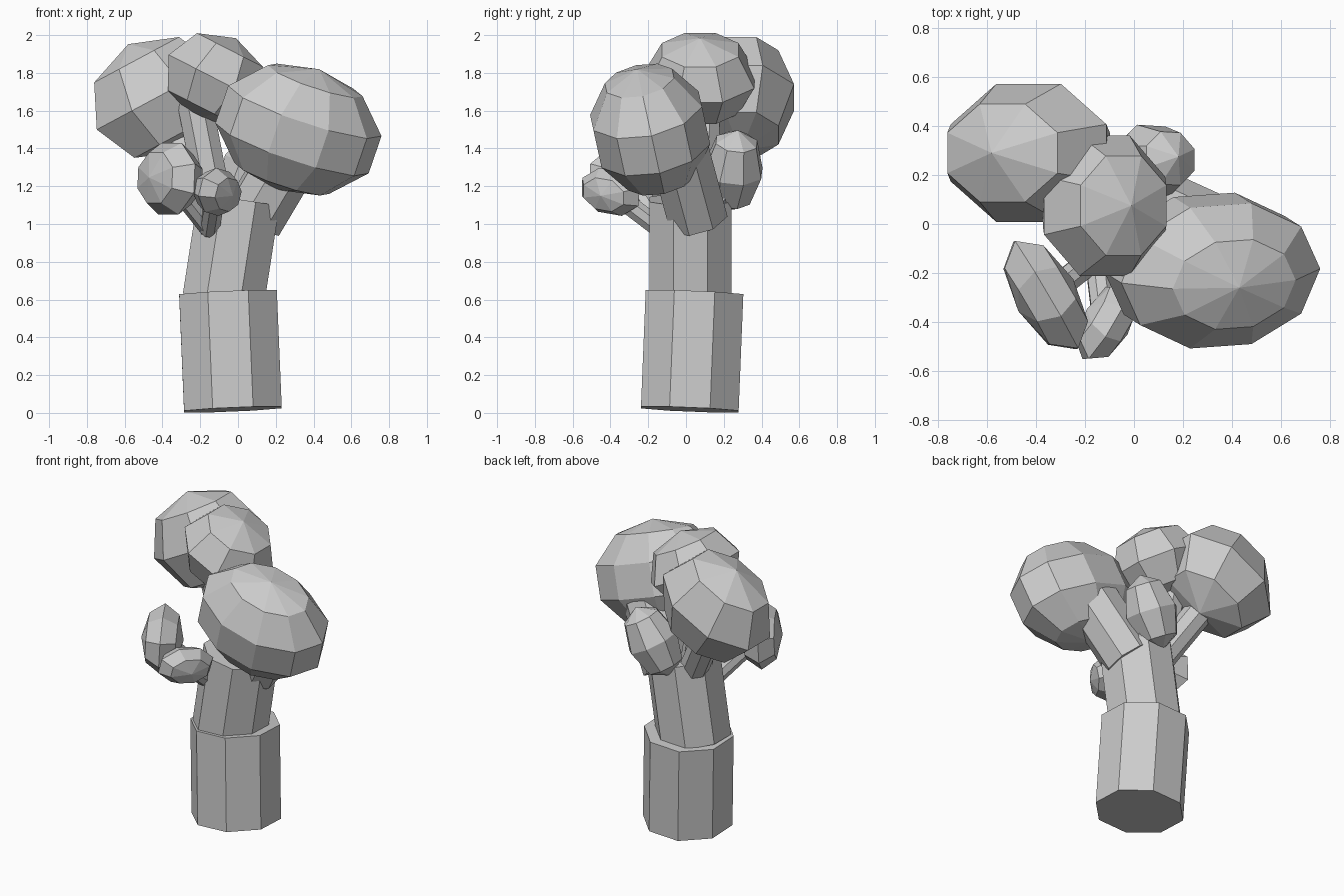
import bpy, bmesh
from math import pi
from mathutils import Vector, Matrix

if "Cube" in bpy.data.objects:
    bpy.data.objects.remove(bpy.data.objects["Cube"])


def frame(axis, hint, centre):
    # local z follows the axis, local x leans to the hint
    z = Vector(axis).normalized()
    h = Vector(hint)
    x = (h - z * h.dot(z)).normalized()
    y = z.cross(x)
    m = Matrix((x, y, z)).transposed().to_4x4()
    return Matrix.Translation(Vector(centre)) @ m


def finish(name, bm):
    mesh = bpy.data.meshes.new(name)
    bm.to_mesh(mesh)
    bm.free()
    bpy.context.collection.objects.link(bpy.data.objects.new(name, mesh))


def limb(name, a, b, r, sides=8):
    a, b = Vector(a), Vector(b)
    bm = bmesh.new()
    bmesh.ops.create_cone(bm, cap_ends=True, segments=sides, radius1=r,
                          radius2=r, depth=(b - a).length)
    m = frame(b - a, (1, 0, 0), (a + b) / 2)
    bm.transform(m @ Matrix.Rotation(pi / sides, 4, 'Z'))
    finish(name, bm)


def clump(name, centre, axis, hint, size, segs=8, rings=4):
    bm = bmesh.new()
    bmesh.ops.create_uvsphere(bm, u_segments=segs, v_segments=rings, radius=1)
    bm.transform(frame(axis, hint, centre) @ Matrix.Diagonal((*size, 1))
                 @ Matrix.Rotation(pi / segs, 4, 'Z'))
    finish(name, bm)


# trunk
limb("lower_trunk", (-0.027, 0.02, 0.018), (-0.053, 0.045, 0.635), 0.28)
limb("upper_trunk", (-0.077, 0.025, 0.6), (0.005, 0.025, 1.13), 0.235)

# branches
limb("right_branch", (0.08, 0.06, 1.03), (0.3, -0.04, 1.4), 0.17)
limb("centre_branch", (-0.11, 0.07, 1.03), (-0.23, 0.09, 1.65), 0.1)
limb("left_branch", (-0.1, 0.08, 1.05), (-0.42, 0.28, 1.6), 0.09)
limb("back_branch", (0.03, 0.1, 1.03), (0.08, 0.25, 1.25), 0.08)
limb("front_twig", (-0.15, -0.13, 0.97), (-0.12, -0.38, 1.16), 0.055)
limb("side_twig", (-0.15, -0.13, 0.98), (-0.34, -0.28, 1.22), 0.055)

# foliage
X = (1, 0, 0)
clump("right_foliage", (0.32, -0.19, 1.5), (0.11, -0.07, 0.32), X,
      (0.45, 0.325, 0.345), 10, 5)
clump("left_foliage", (-0.43, 0.29, 1.67), (-0.15, 0.0, 0.28), X,
      (0.39, 0.305, 0.32))
clump("centre_foliage", (-0.12, 0.075, 1.77), (0.12, 0.0, 0.235), X,
      (0.3, 0.31, 0.24))
clump("back_foliage", (0.07, 0.25, 1.285), (0.45, 0.1, 0.85), X,
      (0.17, 0.165, 0.24))
clump("side_foliage", (-0.36, -0.29, 1.24), (-0.85, -0.5, 0.05),
      (-0.5, 0.85, 0), (0.275, 0.205, 0.13))
clump("front_foliage", (-0.11, -0.4, 1.17), (-0.8, 0.5, 0.2),
      (0.5, 0.86, -0.15), (0.19, 0.13, 0.1))
